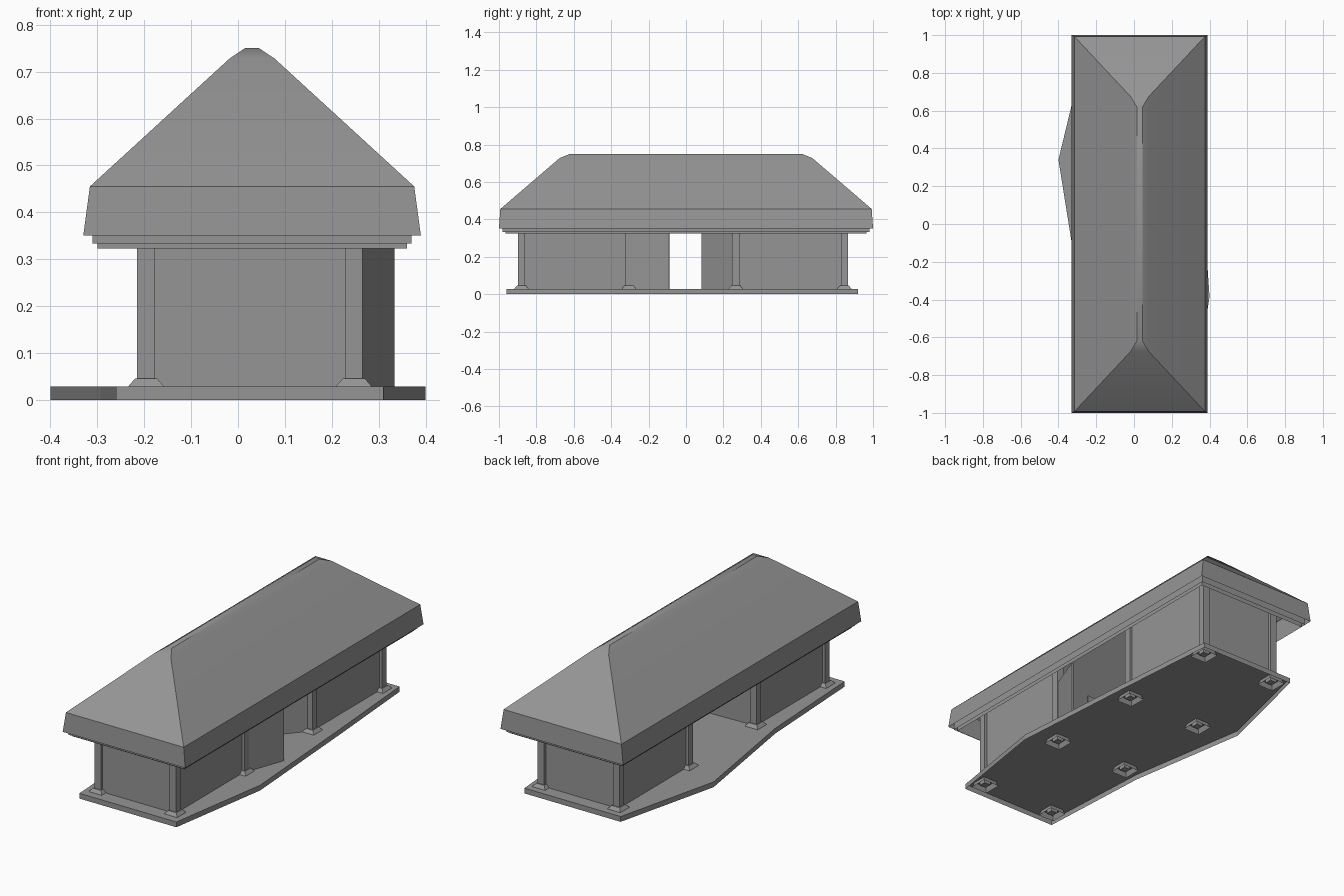
import bpy, bmesh, math
from mathutils import Vector, Matrix

if "Cube" in bpy.data.objects:
    bpy.data.objects.remove(bpy.data.objects["Cube"], do_unlink=True)

grey = bpy.data.materials.new("stone_grey")
grey.use_nodes = True
COLOR = (0.30, 0.30, 0.30, 1)
grey.diffuse_color = COLOR
grey.node_tree.nodes["Principled BSDF"].inputs["Base Color"].default_value = COLOR


def finish(name, bm):
    mesh = bpy.data.meshes.new(name)
    bm.to_mesh(mesh)
    bm.free()
    mesh.materials.append(grey)
    obj = bpy.data.objects.new(name, mesh)
    bpy.context.collection.objects.link(obj)
    return obj


def loft(name, cx, cy, rings, top=True, bottom=False):
    """Stack of rectangles (half x, half y, z) with optional end caps."""
    bm = bmesh.new()
    loops = [[bm.verts.new((cx + sx * hx, cy + sy * hy, z))
              for sx, sy in ((-1, -1), (1, -1), (1, 1), (-1, 1))] for hx, hy, z in rings]
    for a, b in zip(loops, loops[1:]):
        for i in range(4):
            j = (i + 1) % 4
            bm.faces.new((a[i], a[j], b[j], b[i]))
    if top:
        bm.faces.new(loops[-1])
    if bottom:
        bm.faces.new(loops[0][::-1])
    return finish(name, bm)


def panel(name, start, end, thick, height):
    """Upright wall or door leaf between two plan points."""
    a, b = Vector(start), Vector(end)
    d, mid = b - a, (a + b) / 2
    bm = bmesh.new()
    bmesh.ops.create_cube(bm, size=1)
    bmesh.ops.scale(bm, vec=(d.length, thick, height - FLOOR_TOP), verts=bm.verts)
    place = (Matrix.Translation((mid.x, mid.y, (height + FLOOR_TOP) / 2))
             @ Matrix.Rotation(math.atan2(d.y, d.x), 4, "Z"))
    bmesh.ops.transform(bm, matrix=place, verts=bm.verts)
    return finish(name, bm)


FLOOR_TOP, WALL_TOP, DOOR_TOP = 0.028, 0.44, 0.345
XR, XL = -0.196, 0.247
POST_Y = (-0.88, -0.305, 0.266, 0.847)

# Floor sheet with a sloping skirt, open underneath
outline = [(-0.26, -0.96), (0.31, -0.96), (0.4, -0.385), (0.35, 0.34),
           (0.305, 0.92), (-0.26, 0.92), (-0.4, 0.34), (-0.293, -0.33)]
bm = bmesh.new()
deck = bm.faces.new([bm.verts.new((x, y, 0.003)) for x, y in outline])
rim = list(deck.edges)
bmesh.ops.inset_region(bm, faces=[deck], thickness=0.022, use_even_offset=True,
                       use_boundary=True)
for v in deck.verts:
    v.co.z = FLOOR_TOP
border = [e for e in bm.edges if e.is_boundary]
ext = bmesh.ops.extrude_edge_only(bm, edges=border)
for v in ext["geom"]:
    if isinstance(v, bmesh.types.BMVert):
        v.co.z = 0
finish("floor_slab", bm)

# Posts on tapered footings
for side, x in (("right", XR), ("left", XL)):
    for n, y in enumerate(POST_Y):
        loft(f"{side}_post_{n + 1}", x, y,
             [(0.019, 0.019, 0.01), (0.019, 0.019, WALL_TOP)], bottom=True)
        loft(f"{side}_footing_{n + 1}", x, y,
             [(0.048, 0.048, 0.002), (0.037, 0.037, 0.03), (0.024, 0.024, 0.045)])

# Walls between the posts
panel("front_wall", (XR, POST_Y[0]), (XL, POST_Y[0]), 0.008, WALL_TOP)
panel("back_wall", (XR, POST_Y[3]), (XL, POST_Y[3]), 0.008, WALL_TOP)
for side, x in (("right", XR), ("left", XL)):
    panel(f"{side}_front_wall", (x, POST_Y[0]), (x, POST_Y[1]), 0.008, WALL_TOP)
    panel(f"{side}_back_wall", (x, POST_Y[2]), (x, POST_Y[3]), 0.008, WALL_TOP)

# Open door leaves
panel("left_outer_door", (XL + 0.005, POST_Y[1]), (0.33, -0.09), 0.008, DOOR_TOP)
panel("left_inner_door", (XL, POST_Y[2]), (0.09, 0.085), 0.008, DOOR_TOP)
panel("right_front_door", (XR, POST_Y[1]), (0.06, POST_Y[1] + 0.01), 0.008, DOOR_TOP)
panel("right_back_door", (XR, POST_Y[2]), (0.06, POST_Y[2] - 0.01), 0.008, DOOR_TOP)

# Stepped trim bands under the eaves
loft("upper_eave_trim", 0.03, 0, [(0.34, 0.98, 0.333), (0.34, 0.98, 0.44)], top=False)
loft("lower_eave_trim", 0.03, 0, [(0.33, 0.965, 0.323), (0.33, 0.965, 0.44)], top=False)

# Hipped roof: fascia, slopes and softened ridge, open underneath
roof = loft("roof", 0.03, 0, [
    (0.36, 1.0, 0.351), (0.346, 0.993, 0.455),
    (0.048, 0.675, 0.728), (0.015, 0.62, 0.75)])
bpy.ops.object.select_all(action="DESELECT")
roof.select_set(True)
bpy.context.view_layer.objects.active = roof
bpy.ops.object.shade_smooth_by_angle(angle=math.radians(30))
